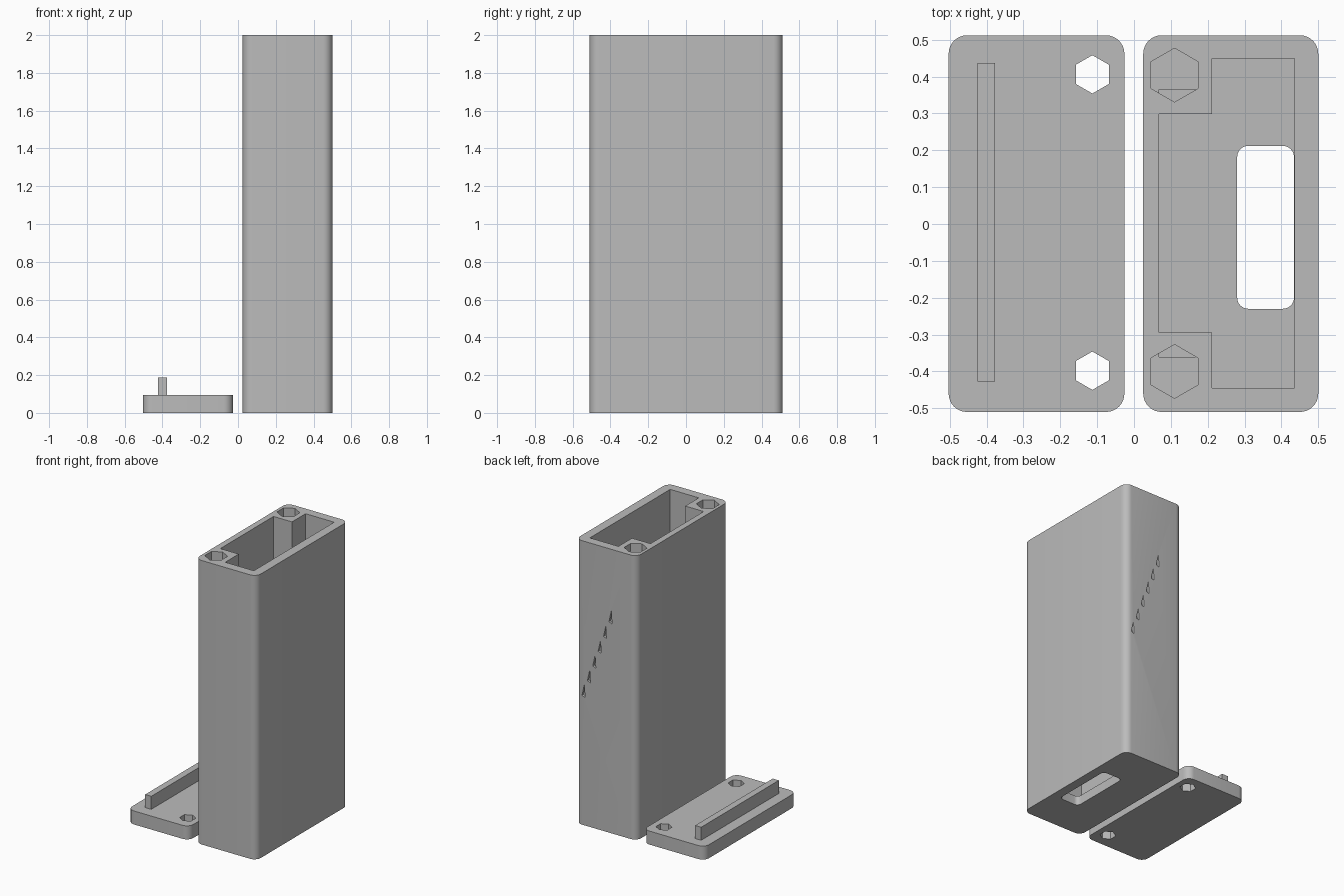
import bpy
import bmesh
from math import cos, sin, pi, radians

cube = bpy.data.objects.get("Cube")
if cube:
    bpy.data.objects.remove(cube, do_unlink=True)

grey = bpy.data.materials.new("plain grey")
grey.use_nodes = True
GREY = (0.5, 0.5, 0.5, 1.0)
grey.diffuse_color = GREY
grey.node_tree.nodes["Principled BSDF"].inputs["Base Color"].default_value = GREY


def rounded(x0, x1, y0, y1, r, steps=8):
    """Outline of a rectangle with rounded corners."""
    corners = [(x1 - r, y1 - r), (x0 + r, y1 - r), (x0 + r, y0 + r), (x1 - r, y0 + r)]
    return [(cx + r * cos(pi / 2 * (q + i / steps)), cy + r * sin(pi / 2 * (q + i / steps)))
            for q, (cx, cy) in enumerate(corners) for i in range(steps + 1)]


def rect(x0, x1, y0, y1):
    return [(x0, y0), (x1, y0), (x1, y1), (x0, y1)]


def hexagon(cx, cy, r):
    return [(cx + r * cos(pi / 2 + k * pi / 3), cy + r * sin(pi / 2 + k * pi / 3)) for k in range(6)]


def prism(name, outline, low, high, axis="z"):
    """Extrude an outline along z, or a (y, z) outline along x, or an (x, z) outline along y."""
    place = {"z": lambda a, b, h: (a, b, h),
             "x": lambda a, b, h: (h, a, b),
             "y": lambda a, b, h: (a, h, b)}[axis]
    bm = bmesh.new()
    bottom = [bm.verts.new(place(a, b, low)) for a, b in outline]
    top = [bm.verts.new(place(a, b, high)) for a, b in outline]
    bm.faces.new(bottom)
    bm.faces.new(top)
    n = len(outline)
    for i in range(n):
        j = (i + 1) % n
        bm.faces.new((bottom[i], bottom[j], top[j], top[i]))
    bmesh.ops.recalc_face_normals(bm, faces=bm.faces)
    mesh = bpy.data.meshes.new(name)
    bm.to_mesh(mesh)
    bm.free()
    mesh.materials.append(grey)
    obj = bpy.data.objects.new(name, mesh)
    bpy.context.collection.objects.link(obj)
    return obj


def activate(obj):
    bpy.ops.object.select_all(action="DESELECT")
    obj.select_set(True)
    bpy.context.view_layer.objects.active = obj


def cut(obj, cutter):
    """Subtract the cutter and discard it."""
    activate(obj)
    mod = obj.modifiers.new("cut", "BOOLEAN")
    mod.operation = "DIFFERENCE"
    mod.solver = "EXACT"
    mod.object = cutter
    bpy.ops.object.modifier_apply(modifier=mod.name)
    bpy.data.objects.remove(cutter, do_unlink=True)


def smooth(obj):
    activate(obj)
    bpy.ops.object.shade_smooth_by_angle(angle=radians(30))


MID = 0.002   # middle of the shell along y

# Tall box shell with an open top
box = prism("box_shell", rounded(0.025, 0.5, -0.51, 0.512, 0.05), 0, 2)

# Cavity, leaving two screw bosses with sloping undersides
cavity = prism("cavity", rect(0.068, 0.435, -0.445, 0.449), 0.065, 2.1)
for side in (1, -1):
    profile = [(MID + side * y, z) for y, z in ((0.296, 1.7), (0.496, 1.37), (0.496, 2.2), (0.296, 2.2))]
    cut(cavity, prism("boss", profile, 0.03, 0.212, "x"))
cut(box, cavity)

# Nut pockets in the bosses
for side in (1, -1):
    cut(box, prism("nut_pocket", hexagon(0.11, MID + side * 0.402, 0.073), 1.59, 2.1))

# Cable slot in the floor
cut(box, prism("slot", rounded(0.28, 0.434, -0.23, 0.212, 0.03), -0.1, 0.1))

# Diagonal row of small nicks on the back wall
for k in range(6):
    x, z = 0.44 - 0.042 * k, 0.9 + 0.115 * k
    nick = [(x - 0.012, z), (x + 0.012, z + 0.01), (x - 0.006, z + 0.09)]
    cut(box, prism("nick", nick, 0.495, 0.6, "y"))
smooth(box)

# Flat lid with two screw holes
lid = prism("lid_plate", rounded(-0.503, -0.026, -0.51, 0.512, 0.05), 0, 0.095)
for side in (1, -1):
    cut(lid, prism("screw_hole", hexagon(-0.113, MID + 0.002 + side * 0.402, 0.052), -0.1, 0.2))
smooth(lid)

# Locating rib on the lid
prism("lid_rib", rect(-0.424, -0.377, -0.427, 0.437), 0.085, 0.187)
